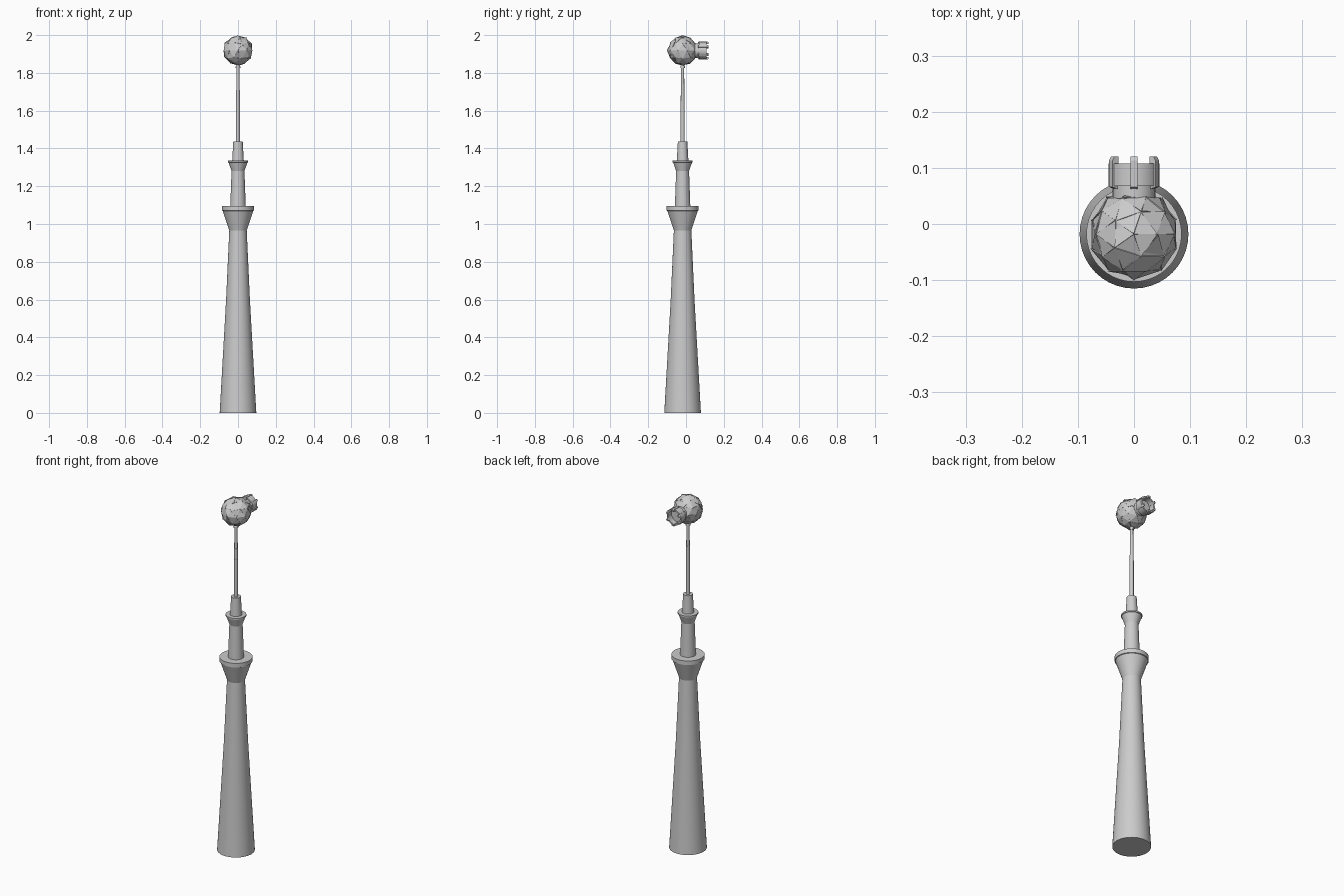
import bpy, bmesh, math, random
from mathutils import Vector, Matrix

if "Cube" in bpy.data.objects:
    bpy.data.objects.remove(bpy.data.objects["Cube"])

random.seed(7)
CY = -0.018          # tower axis in y
BALL = Vector((0, CY, 1.918))

grey = bpy.data.materials.new("light_grey")
grey.diffuse_color = (0.6, 0.6, 0.6, 1)
grey.use_nodes = True
grey.node_tree.nodes["Principled BSDF"].inputs["Base Color"].default_value = grey.diffuse_color


def finish(name, bm, smooth=True):
    bmesh.ops.recalc_face_normals(bm, faces=bm.faces)
    me = bpy.data.meshes.new(name)
    bm.to_mesh(me)
    bm.free()
    ob = bpy.data.objects.new(name, me)
    bpy.context.collection.objects.link(ob)
    me.materials.append(grey)
    if smooth:
        bpy.ops.object.select_all(action='DESELECT')
        ob.select_set(True)
        bpy.context.view_layer.objects.active = ob
        bpy.ops.object.shade_smooth_by_angle(angle=math.radians(20))
    return ob


def lathe(name, profile, n=40, matrix=Matrix.Translation((0, CY, 0)), closed=False):
    """Revolve (radius, height) points about local z."""
    bm = bmesh.new()
    rings = [[bm.verts.new((r * math.cos(2 * math.pi * i / n),
                            r * math.sin(2 * math.pi * i / n), z)) for i in range(n)]
             for r, z in profile]
    pairs = list(zip(rings, rings[1:]))
    if closed:
        pairs.append((rings[-1], rings[0]))
    else:
        bm.faces.new(rings[0])
        bm.faces.new(rings[-1])
    for a, b in pairs:
        for i in range(n):
            j = (i + 1) % n
            bm.faces.new((a[i], a[j], b[j], b[i]))
    bm.transform(matrix)
    return finish(name, bm)


# Concrete shaft and the two flared platforms
lathe("shaft", [(0.097, 0), (0.063, 0.6), (0.046, 0.97)])
lathe("main_platform", [(0.046, 0.965), (0.081, 1.07), (0.085, 1.072), (0.085, 1.095)])
lathe("upper_shaft", [(0.041, 1.09), (0.034, 1.285)])
lathe("upper_platform", [(0.034, 1.28), (0.05, 1.326), (0.053, 1.327), (0.053, 1.335)])
lathe("mast_base", [(0.031, 1.33), (0.025, 1.437)])

# Antenna that gets thinner in small steps near the top
steps = [(0.0105, 1.43), (0.0105, 1.65)]
for k in range(6):
    z = 1.65 + k * 0.03
    r = 0.0100 - k * 0.0004
    steps += [(r, z), (r, z + 0.03)]
lathe("antenna", steps, 20)
lathe("antenna_collar", [(0.012, 1.826), (0.012, 1.834), (0.007, 1.845)], 20)

# Faceted ball core
bm = bmesh.new()
bmesh.ops.create_icosphere(bm, subdivisions=2, radius=0.077)
bm.transform(Matrix.Translation(BALL))
finish("ball_core", bm, False)

# Loose tilted tiles covering the ball
src = bmesh.new()
bmesh.ops.create_icosphere(src, subdivisions=2, radius=0.079)
bm = bmesh.new()
for f in src.faces:
    c, nrm = f.calc_center_median(), f.normal.copy()
    axis = nrm.orthogonal()
    axis.rotate(Matrix.Rotation(random.uniform(0, 2 * math.pi), 3, nrm))
    tilt = Matrix.Rotation(random.uniform(0, 0.2), 3, axis)
    outer = [c + tilt @ (v.co - c) for v in f.verts]
    lo = [bm.verts.new(BALL + p - nrm * 0.002) for p in outer]
    hi = [bm.verts.new(BALL + p) for p in outer]
    bm.faces.new(hi)
    bm.faces.new(lo[::-1])
    for i in range(3):
        j = (i + 1) % 3
        bm.faces.new((lo[i], lo[j], hi[j], hi[i]))
src.free()
finish("ball_tiles", bm, False)

# Ring cup behind the ball, its axis along +y
to_y = Matrix.Translation((0, 0, BALL.z)) @ Matrix.Rotation(-math.pi / 2, 4, 'X')
lathe("back_ring", [(0.045, 0.068), (0.045, 0.108), (0.037, 0.108), (0.037, 0.068)],
      32, to_y, True)
lathe("ring_floor", [(0.038, 0.045), (0.038, 0.078)], 32, to_y)

# Six clips around the ring
clip = [(0.035, 0.062), (0.048, 0.066), (0.048, 0.113), (0.044, 0.12), (0.035, 0.12)]
bm = bmesh.new()
for k in range(6):
    rot = Matrix.Rotation(math.radians(90 + 60 * k), 4, 'Y')
    sides = [[bm.verts.new(Vector((0, 0, BALL.z)) + rot @ Vector((r, y, s * 0.006)))
              for r, y in clip] for s in (-1, 1)]
    bm.faces.new(sides[0])
    bm.faces.new(sides[1][::-1])
    for i in range(5):
        j = (i + 1) % 5
        bm.faces.new((sides[0][i], sides[0][j], sides[1][j], sides[1][i]))
finish("ring_clips", bm, False)
